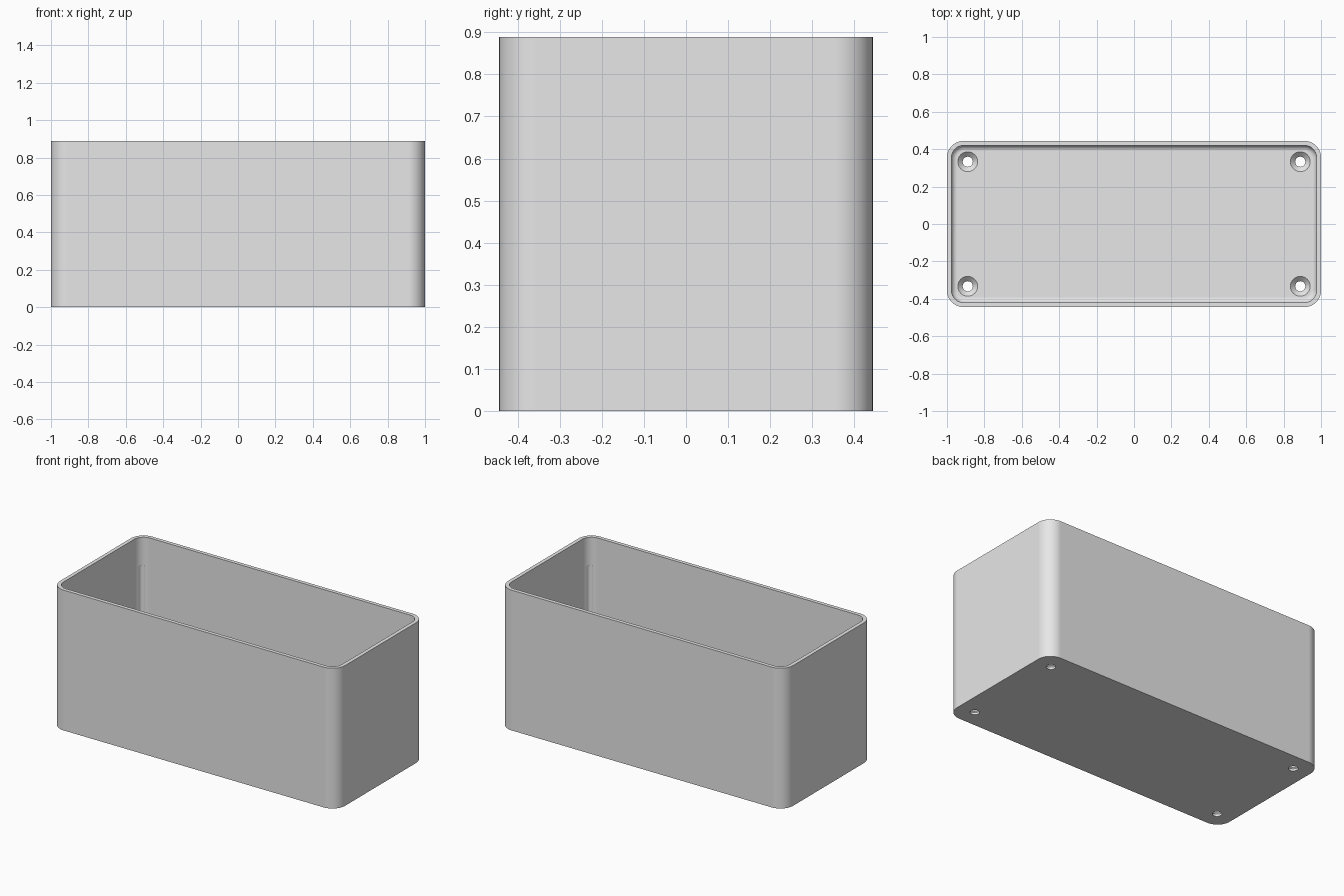
import bpy, bmesh
from math import sin, cos, pi, radians

cube = bpy.data.objects.get("Cube")
if cube:
    bpy.data.objects.remove(cube, do_unlink=True)

HX, HY, HEIGHT = 1.0, 0.444, 0.889   # half length, half width, height
RADIUS, WALL, FLOOR, FILLET = 0.089, 0.024, 0.04, 0.03
SEG = 14

grey = bpy.data.materials.new("light grey")
grey.use_nodes = True
grey.diffuse_color = (0.8, 0.8, 0.8, 1)
grey.node_tree.nodes["Principled BSDF"].inputs["Base Color"].default_value = (0.8, 0.8, 0.8, 1)


def rounded_ring(inset, z):
    """Points of a rounded rectangle, offset inwards by inset."""
    r = RADIUS - inset
    pts = []
    for q, (sx, sy) in enumerate([(1, 1), (-1, 1), (-1, -1), (1, -1)]):
        for i in range(SEG + 1):
            a = (q + i / SEG) * pi / 2
            pts.append((sx * (HX - RADIUS) + r * cos(a), sy * (HY - RADIUS) + r * sin(a), z))
    return pts


def round_ring(x, y, r, z, n=40):
    return [(x + r * cos(2 * pi * i / n), y + r * sin(2 * pi * i / n), z) for i in range(n)]


def loft(name, rings):
    """Skin a stack of rings and cap both ends."""
    bm = bmesh.new()
    loops = [[bm.verts.new(p) for p in ring] for ring in rings]
    for a, b in zip(loops, loops[1:]):
        for i in range(len(a)):
            j = (i + 1) % len(a)
            bm.faces.new((a[i], a[j], b[j], b[i]))
    bm.faces.new(loops[0][::-1])
    bm.faces.new(loops[-1])
    bmesh.ops.recalc_face_normals(bm, faces=bm.faces)
    mesh = bpy.data.meshes.new(name)
    bm.to_mesh(mesh)
    bm.free()
    obj = bpy.data.objects.new(name, mesh)
    bpy.context.collection.objects.link(obj)
    return obj


# Open box: outer wall, rim, inner wall, filleted floor
rings = [rounded_ring(0, 0), rounded_ring(0, HEIGHT), rounded_ring(WALL, HEIGHT)]
for i in range(9):
    a = i / 8 * pi / 2
    rings.append(rounded_ring(WALL + FILLET * (1 - cos(a)), FLOOR + FILLET * (1 - sin(a))))
box = loft("open_box", rings)
box.data.materials.append(grey)

# Countersunk screw holes and shallow corner grooves
cutters = []
for sx in (-1, 1):
    for sy in (-1, 1):
        x, y = sx * 0.889, sy * 0.333
        profile = [(0.027, -0.05), (0.027, 0.014), (0.053, FLOOR), (0.053, FLOOR + 0.02)]
        cutters.append(loft("screw_hole_cutter", [round_ring(x, y, r, z) for r, z in profile]))
        gx, gy = sx * 0.947, sy * 0.391
        cutters.append(loft("groove_cutter", [round_ring(gx, gy, 0.022, z, 24) for z in (0.08, 0.71)]))

bpy.ops.object.select_all(action='DESELECT')
bpy.context.view_layer.objects.active = box
box.select_set(True)
for cutter in cutters:
    cutter.hide_render = True
    mod = box.modifiers.new("cut", 'BOOLEAN')
    mod.operation = 'DIFFERENCE'
    mod.solver = 'EXACT'
    mod.object = cutter
    bpy.ops.object.modifier_apply(modifier=mod.name)
    bpy.data.objects.remove(cutter, do_unlink=True)

bpy.ops.object.shade_smooth_by_angle(angle=radians(30))
weighted = box.modifiers.new("even_shading", 'WEIGHTED_NORMAL')
weighted.keep_sharp = True
